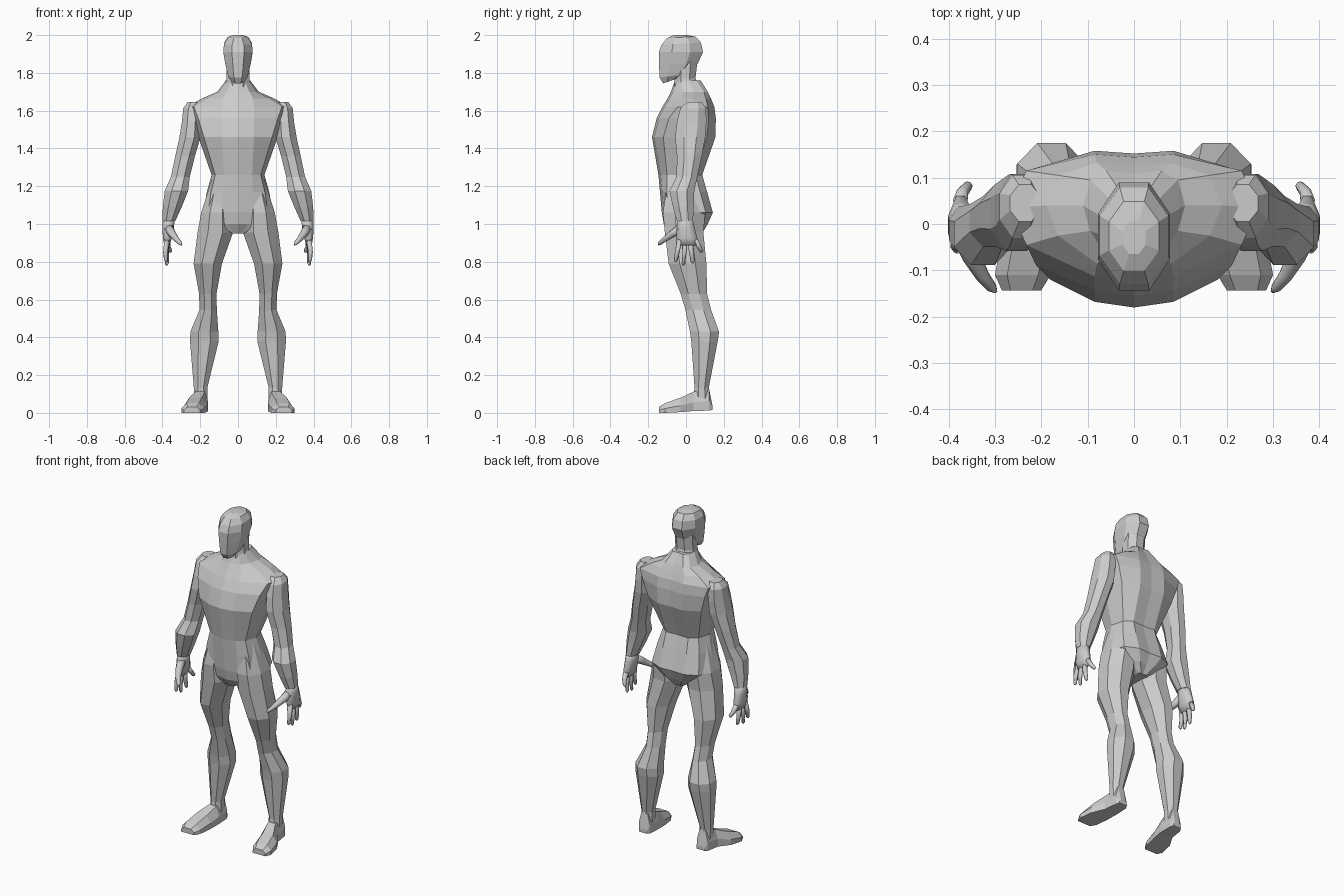
import bpy, bmesh, math
from mathutils import Vector

skin = bpy.data.materials.new("plain grey")
skin.diffuse_color = (0.6, 0.6, 0.6, 1)


def loft(name, rings, mirror=False, smooth=False):
    """Skin a list of equal-sized point rings and cap both ends."""
    bm = bmesh.new()
    vr = [[bm.verts.new(p) for p in r] for r in rings]
    n = len(vr[0])
    for a, b in zip(vr, vr[1:]):
        for i in range(n):
            j = (i + 1) % n
            bm.faces.new((a[i], a[j], b[j], b[i]))
    bm.faces.new(vr[0])
    bm.faces.new(vr[-1])
    bmesh.ops.recalc_face_normals(bm, faces=bm.faces)
    for f in bm.faces:
        f.smooth = smooth
    me = bpy.data.meshes.new(name)
    bm.to_mesh(me)
    bm.free()
    me.materials.append(skin)
    ob = bpy.data.objects.new(name, me)
    bpy.context.collection.objects.link(ob)
    if mirror:
        m = ob.modifiers.new("mirror", 'MIRROR')
        m.use_mirror_merge = False
    return ob


def oval(cx, cy, z, rx, ry, n=8, tilt=0.0):
    """Horizontal ring with flat sides facing front; tilt raises it toward the back."""
    k = 1 / math.cos(math.pi / n)
    pts = []
    for i in range(n):
        a = 2 * math.pi * (i + 0.5) / n
        x, y = rx * k * math.cos(a), ry * k * math.sin(a)
        pts.append((cx + x, cy + y, z + tilt * y))
    return pts


def body_ring(z, w, yf, yfs, ybs, yb, a):
    """Left-right symmetric torso section."""
    half = [(a, yf + .012), (w * .86, yfs), (w, (yfs + ybs) / 2), (w * .86, ybs), (a, yb)]
    pts = [(0, yf)] + half + [(0, yb - .006)] + [(-x, y) for x, y in reversed(half)]
    return [(x, y, z) for x, y in pts]


def tube(name, path, radii, n=8):
    """Smooth mirrored finger along a path."""
    path = [Vector(p) for p in path]
    rings = []
    for i, (p, r) in enumerate(zip(path, radii)):
        d = path[min(i + 1, len(path) - 1)] - path[max(i - 1, 0)]
        q = d.to_track_quat('Z', 'Y')
        rings.append([p + q @ Vector((r * math.cos(2 * math.pi * k / n),
                                      r * math.sin(2 * math.pi * k / n), 0)) for k in range(n)])
    return loft(name, rings, mirror=True, smooth=True)


# Torso from crotch to neck base
loft("torso", [body_ring(*r) for r in [
    (0.95, .035, -.090, -.080, .070, .085, .020),
    (1.00, .120, -.118, -.100, .090, .115, .050),
    (1.06, .185, -.128, -.100, .105, .142, .080),
    (1.17, .165, -.138, -.100, .075, .112, .080),
    (1.26, .140, -.146, -.100, .050, .086, .075),
    (1.46, .210, -.180, -.120, .110, .156, .085),
    (1.56, .245, -.155, -.090, .120, .158, .085),
    (1.62, .270, -.125, -.045, .115, .150, .085),
    (1.665, .190, -.098, -.025, .105, .132, .080),
    (1.70, .110, -.080, -.015, .095, .115, .060),
    (1.76, .064, -.058, -.030, .055, .078, .035),
]])

# Neck
loft("neck", [oval(0, .01, 1.70, .070, .075), oval(0, -.005, 1.77, .060, .055),
              oval(0, .0, 1.86, .060, .060)])

# Head with a flat face and a tapering jaw
loft("head", [oval(0, *r) for r in [
    (-.085, 1.757, .034, .036, 8, .35),
    (-.062, 1.785, .052, .078, 8, .12),
    (-.040, 1.850, .068, .103, 8, .0),
    (-.027, 1.910, .078, .117, 8, .0),
    (-.025, 1.955, .074, .104, 8, .06),
    (-.026, 1.988, .054, .075, 8, .06),
    (-.030, 2.000, .025, .035, 8, .0),
]])

# Arms from shoulder cap to wrist
loft("arm", [oval(*r) for r in [
    (.235, .045, 1.645, .032, .040),
    (.243, .038, 1.612, .047, .068),
    (.247, .030, 1.540, .050, .078),
    (.254, .022, 1.460, .056, .080),
    (.280, .018, 1.360, .052, .066),
    (.305, .005, 1.250, .050, .055),
    (.326, -.022, 1.175, .062, .066),
    (.348, -.015, 1.090, .050, .054),
    (.366, -.005, 1.015, .034, .043),
]], mirror=True)

# Palm
loft("palm", [oval(*r) for r in [
    (.366, -.005, 1.030, .031, .040),
    (.370, -.002, .980, .031, .047),
    (.374, .004, .925, .023, .056),
    (.376, .010, .885, .014, .052),
]], mirror=True, smooth=True)

# Fingers: base y, tip x, tip y, tip z
for i, (by, tx, ty, tz) in enumerate([(-.034, .382, -.056, .800), (-.006, .378, -.014, .780),
                                      (.022, .374, .036, .790), (.048, .356, .086, .850)]):
    base, tip = Vector((.375, by, .915)), Vector((tx, ty, tz))
    mid = base.lerp(tip, .55) + Vector((.005, 0, 0))
    tube(f"finger_{i + 1}", [base, mid, base.lerp(tip, .93), tip], [.016, .013, .010, .004])

# Thumb
tube("thumb", [(.370, -.015, .985), (.350, -.070, .950), (.327, -.112, .920),
               (.306, -.138, .898), (.298, -.146, .890)], [.028, .021, .015, .011, .004])

# Legs from hip to ankle
loft("leg", [oval(*r) for r in [
    (.090, -.025, 1.250, .045, .070),
    (.115, -.010, 1.060, .080, .112),
    (.120, -.010, .955, .094, .102),
    (.160, .008, .790, .075, .100),
    (.160, .042, .630, .046, .070),
    (.158, .065, .545, .046, .068),
    (.178, .098, .430, .074, .077),
    (.178, .098, .380, .076, .070),
    (.198, .083, .135, .036, .038),
    (.197, .083, .060, .036, .045),
]], mirror=True)


# Feet: sections from heel to toe (y, inner x, outer x, top z)
def foot_ring(y, xi, xo, zt, zb):
    c, zm = (xo - xi) * .22, zb + (zt - zb) * .45
    return [(xi, y, zb), (xo, y, zb), (xo, y, zm), (xo - c, y, zt), (xi + c, y, zt), (xi, y, zm)]


loft("foot", [foot_ring(*r) for r in [
    (.140, .170, .222, .040, .016),
    (.122, .160, .234, .130, .012),
    (.040, .158, .245, .112, .010),
    (-.030, .166, .285, .080, .004),
    (-.110, .180, .300, .052, .0),
    (-.143, .200, .285, .032, .0),
]], mirror=True)
